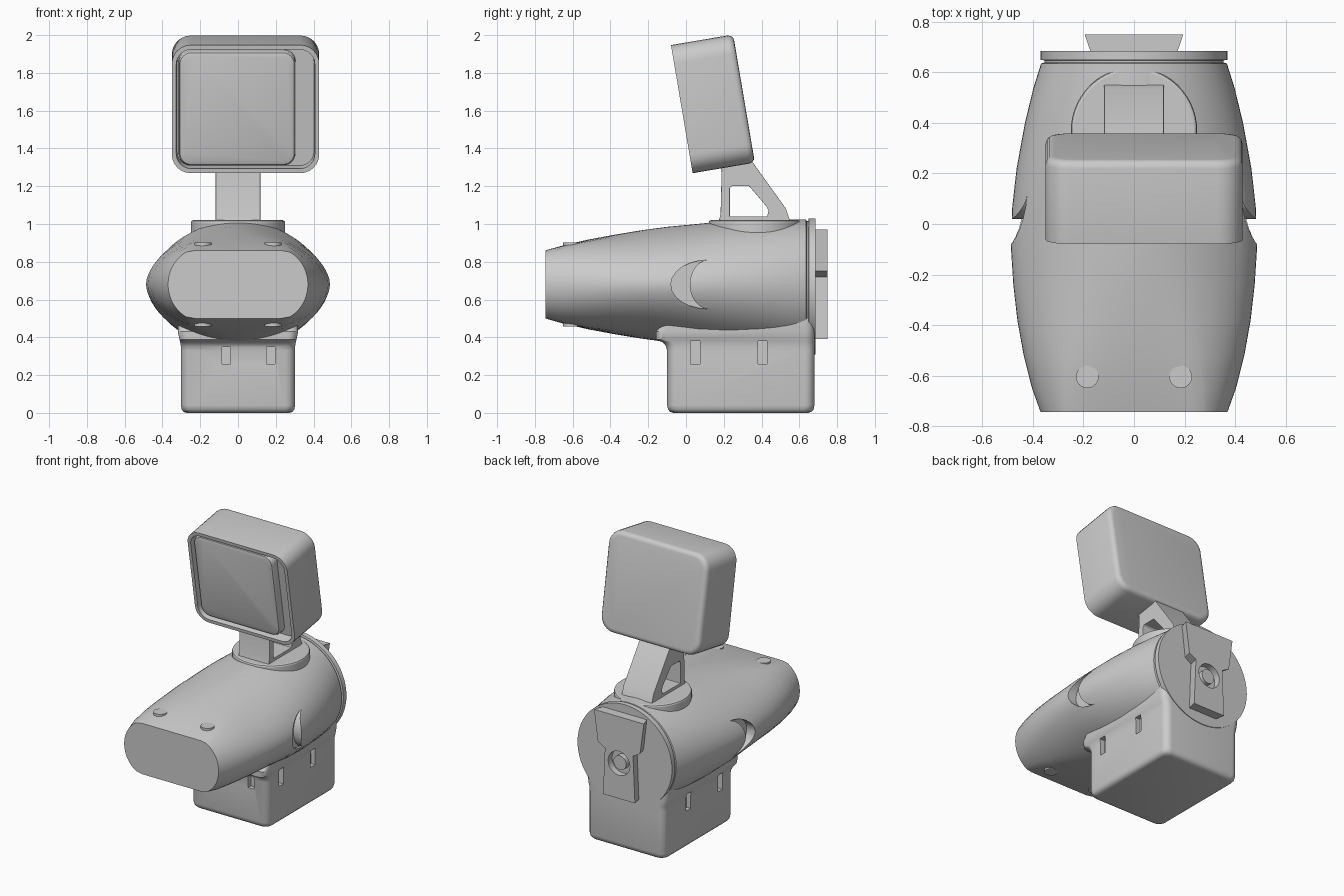
import bpy, bmesh
from math import sin, cos, pi, radians
from mathutils import Matrix, Vector

if "Cube" in bpy.data.objects:
    bpy.data.objects.remove(bpy.data.objects["Cube"])


def loft(name, rings, angle=35):
    """Closed skin through rings of equal point count, ends capped."""
    bm = bmesh.new()
    vs = [[bm.verts.new(p) for p in r] for r in rings]
    n = len(vs[0])
    for a, b in zip(vs, vs[1:]):
        for i in range(n):
            bm.faces.new((a[i], a[(i + 1) % n], b[(i + 1) % n], b[i]))
    bm.faces.new(vs[0])
    bm.faces.new(vs[-1])
    bmesh.ops.recalc_face_normals(bm, faces=bm.faces)
    me = bpy.data.meshes.new(name)
    bm.to_mesh(me)
    bm.free()
    ob = bpy.data.objects.new(name, me)
    bpy.context.collection.objects.link(ob)
    smooth(ob, angle)
    return ob


def smooth(ob, angle=35):
    bpy.ops.object.select_all(action='DESELECT')
    ob.select_set(True)
    bpy.context.view_layer.objects.active = ob
    bpy.ops.object.shade_smooth_by_angle(angle=radians(angle))


def apply(ob, mod):
    bpy.context.view_layer.objects.active = ob
    bpy.ops.object.modifier_apply(modifier=mod.name)


def cut(ob, cutter):
    m = ob.modifiers.new("cut", 'BOOLEAN')
    m.operation, m.object, m.solver = 'DIFFERENCE', cutter, 'EXACT'
    apply(ob, m)
    bpy.data.objects.remove(cutter)


def bevel(ob, width, segments=3):
    m = ob.modifiers.new("bevel", 'BEVEL')
    m.width, m.segments, m.limit_method, m.angle_limit = width, segments, 'ANGLE', radians(40)
    apply(ob, m)
    smooth(ob)


def place(pts, axis, d):
    """Put 2D points on a plane across an axis at distance d."""
    f = {'x': lambda a, b: (d, a, b), 'y': lambda a, b: (a, d, b), 'z': lambda a, b: (a, b, d)}[axis]
    return [f(a, b) for a, b in pts]


def prism(name, pts, axis, lo, hi):
    return loft(name, [place(pts, axis, lo), place(pts, axis, hi)])


def rrect(cx, cy, hw, hh, r, n=6):
    pts = []
    for k, (sx, sy) in enumerate([(1, 1), (-1, 1), (-1, -1), (1, -1)]):
        for i in range(n + 1):
            a = (k + i / n) * pi / 2
            pts.append((cx + sx * (hw - r) + r * cos(a), cy + sy * (hh - r) + r * sin(a)))
    return pts


def circle(cx, cy, r, n=40):
    return [(cx + r * cos(2 * pi * i / n), cy + r * sin(2 * pi * i / n)) for i in range(n)]


def box(name, x0, x1, y0, y1, z0, z1):
    return prism(name, [(x0, y0), (x1, y0), (x1, y1), (x0, y1)], 'z', z0, z1)


def body_ring(y, w, h, zc, flat, power, n=64):
    """Blend of a stadium (flat=1) and a side-pointed ellipse (flat=0)."""
    out = []
    for i in range(n):
        a = 2 * pi * i / n
        c, s = cos(a), sin(a)
        e = 2 / power
        ex, ez = w * abs(c) ** e * (1 if c > 0 else -1), h * abs(s) ** e * (1 if s > 0 else -1)
        k = (w - h) * max(-1, min(1, c * 2.2))
        sx, sz = k + h * c, h * min(1, abs(s) * 1.08) * (1 if s > 0 else -1)
        out.append((ex + (sx - ex) * flat, y, zc + ez + (sz - ez) * flat))
    return out


# Main body shell, lofted front to back, with a rear rim
body = loft("body", [body_ring(*s) for s in [
    (-0.745, 0.37, 0.18, 0.68, 1, 2), (-0.65, 0.404, 0.207, 0.68, 0.8, 1.95),
    (-0.52, 0.437, 0.237, 0.68, 0.5, 1.9), (-0.38, 0.462, 0.263, 0.68, 0.25, 1.85),
    (-0.24, 0.478, 0.286, 0.68, 0.08, 1.8), (-0.1, 0.487, 0.305, 0.68, 0, 1.8),
    (0.06, 0.483, 0.325, 0.675, 0, 1.82), (0.22, 0.465, 0.342, 0.675, 0, 1.86),
    (0.4, 0.432, 0.35, 0.675, 0, 1.92), (0.54, 0.398, 0.353, 0.672, 0, 1.97),
    (0.635, 0.368, 0.355, 0.67, 0, 2), (0.64, 0.355, 0.345, 0.67, 0, 2),
    (0.648, 0.355, 0.345, 0.67, 0, 2), (0.65, 0.37, 0.36, 0.67, 0, 2),
    (0.685, 0.37, 0.36, 0.67, 0, 2)]])
# Crescent recesses in both flanks
for side in (-1, 1):
    outer = [(0.12 - 0.2 * cos(a), 0.68 + 0.13 * sin(a)) for a in [(-.5 + i / 12) * pi for i in range(13)]]
    inner = [(0.12 - 0.1 * cos(a), 0.68 + 0.13 * sin(a)) for a in [(.5 - i / 12) * pi for i in range(1, 12)]]
    cut(body, prism("crescent_cutter", outer + inner, 'x', side * 0.42, side * 0.6))
smooth(body)

# Screw plugs near the nose, above and below
for sx in (-1, 1):
    prism("top_plug", circle(sx * 0.185, -0.605, 0.045, 24), 'z', 0.8, 0.902)
    prism("bottom_plug", circle(sx * 0.185, -0.605, 0.045, 24), 'z', 0.458, 0.56)

# Base block with rounded foot and a flare into the body at the front
base = loft("base_block", [place(rrect(0, (y0 + y1) / 2, hw, (y1 - y0) / 2, 0.05), 'z', z)
            for z, hw, y0, y1 in [
                (0.0, 0.27, -0.065, 0.645), (0.005, 0.288, -0.083, 0.663), (0.018, 0.298, -0.095, 0.675),
                (0.04, 0.302, -0.1, 0.68), (0.33, 0.302, -0.1, 0.68), (0.355, 0.303, -0.107, 0.68),
                (0.375, 0.306, -0.125, 0.68), (0.388, 0.31, -0.16, 0.68), (0.43, 0.318, -0.16, 0.68),
                (0.5, 0.318, -0.1, 0.68)]])
for y in (0.025, 0.38):
    for side in (-1, 1):
        xs = sorted((side * 0.27, side * 0.4))
        cut(base, box("slot_cutter", *xs, y, y + 0.05, 0.26, 0.38))
for x in (-0.085, 0.15):
    cut(base, box("slot_cutter", x, x + 0.045, -0.25, -0.07, 0.26, 0.35))
smooth(base)

# Turntable disc under the neck
disc = prism("turntable", circle(0, 0.37, 0.25, 56), 'z', 0.9, 1.02)
bevel(disc, 0.012, 2)

# Open triangular neck
neck = prism("neck", [(0.165, 0.99), (0.183, 1.05), (0.19, 1.33), (0.33, 1.36), (0.365, 1.31),
                      (0.53, 1.08), (0.56, 0.99)], 'x', -0.118, 0.118)
cut(neck, prism("window_cutter", [(0.232, 1.04), (0.232, 1.19), (0.242, 1.2), (0.335, 1.2),
                                  (0.425, 1.095), (0.437, 1.07), (0.43, 1.04)], 'x', -0.3, 0.3))
bevel(neck, 0.01, 2)

# Tilted head housing, open at the front, soft at the back
tilt = Matrix.Translation((0.04, 0.1425, 1.636)) @ Matrix.Rotation(radians(9.6), 4, 'X')
head = loft("head_housing", [place(rrect(0, 0, hw, hh, r), 'y', y) for y, hw, hh, r in [
    (-0.1, 0.362, 0.315, 0.075), (-0.167, 0.367, 0.32, 0.08), (-0.167, 0.39, 0.344, 0.1),
    (0.135, 0.39, 0.344, 0.1), (0.153, 0.385, 0.339, 0.097), (0.164, 0.374, 0.328, 0.09),
    (0.167, 0.358, 0.312, 0.08)]])
# Front panel, set off to one side inside the housing
panel = loft("front_panel", [place(rrect(-0.045, 0, hw, hh, 0.06), 'y', y) for y, hw, hh in [
    (-0.09, 0.31, 0.308), (-0.14, 0.308, 0.306), (-0.152, 0.302, 0.3), (-0.158, 0.285, 0.283)]])
for ob in (head, panel):
    ob.data.transform(tilt)

# Rear bracket, flaring outward, with a round socket and a peg
half = [(0.195, 0.97), (0.165, 0.75), (0.11, 0.72), (0.125, 0.39)]
outline = half + [(-x, z) for x, z in reversed(half)]
bracket = loft("rear_bracket", [place([(x * 0.86, z) for x, z in outline], 'y', 0.67),
                                place(outline, 'y', 0.75)])
cut(bracket, prism("socket_cutter", circle(0, 0.64, 0.085), 'y', 0.705, 0.8))
smooth(bracket)
prism("rear_peg", circle(0, 0.64, 0.05), 'y', 0.69, 0.74)
